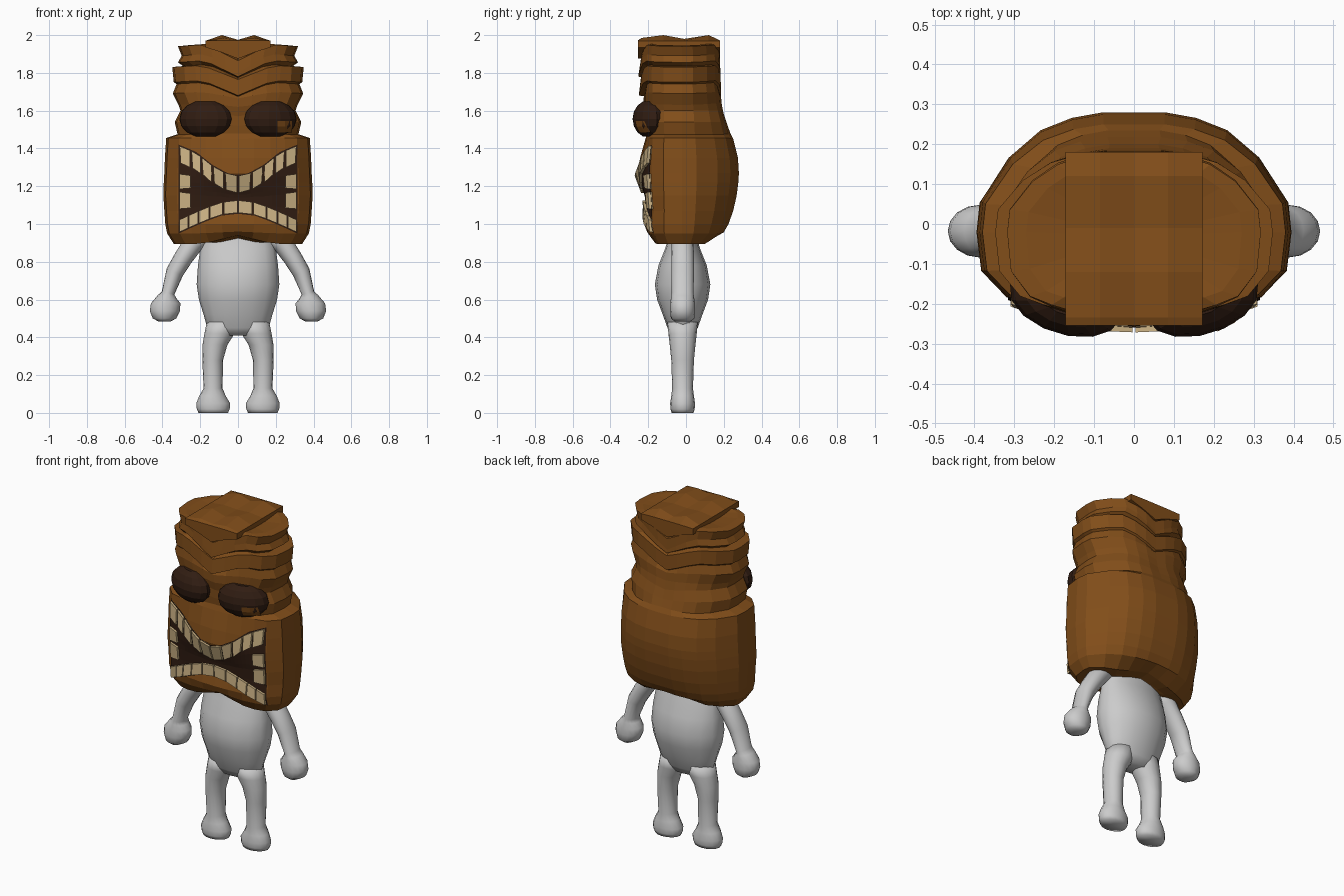
import bpy, bmesh, math
from mathutils import Vector
from mathutils.bvhtree import BVHTree

if "Cube" in bpy.data.objects:
    bpy.data.objects.remove(bpy.data.objects["Cube"])


def material(name, rgb):
    m = bpy.data.materials.new(name)
    m.diffuse_color = (*rgb, 1)
    m.use_nodes = True
    m.node_tree.nodes["Principled BSDF"].inputs["Base Color"].default_value = m.diffuse_color
    return m


WOOD = material("wood", (0.22, 0.075, 0.01))
DARK = material("dark_wood", (0.03, 0.012, 0.006))
IVORY = material("ivory", (0.62, 0.46, 0.24))


def make(name, verts, faces, mat=None, smooth=False):
    me = bpy.data.meshes.new(name)
    me.from_pydata([tuple(v) for v in verts], [], faces)
    bm = bmesh.new()
    bm.from_mesh(me)
    bmesh.ops.recalc_face_normals(bm, faces=bm.faces)
    for f in bm.faces:
        f.smooth = smooth
    bm.to_mesh(me)
    bm.free()
    if mat:
        me.materials.append(mat)
    ob = bpy.data.objects.new(name, me)
    bpy.context.collection.objects.link(ob)
    return ob


def loft(name, rings, mat=None, smooth=False):
    """Skin a stack of closed rings and fan both ends shut."""
    n = len(rings[0])
    verts = [Vector(p) for r in rings for p in r]
    faces = []
    for k in range(len(rings) - 1):
        for i in range(n):
            j = (i + 1) % n
            faces.append((k*n + i, k*n + j, (k+1)*n + j, (k+1)*n + i))
    for start in (0, (len(rings) - 1) * n):
        c = len(verts)
        verts.append(sum(verts[start:start + n], Vector()) / n)
        faces += [(start + i, start + (i + 1) % n, c) for i in range(n)]
    return make(name, verts, faces, mat, smooth)


def surface(ob):
    me = ob.data
    return BVHTree.FromPolygons([v.co for v in me.vertices],
                                [tuple(p.vertices) for p in me.polygons])


def on_front(tree, x, z, lift):
    hit = tree.ray_cast(Vector((x, -2, z)), Vector((0, 1, 0)))[0]
    return Vector((x, (hit.y if hit else -0.18) - lift, z))


# Carved head: one half outline, scaled per ring
OUTLINE = [(0, -1), (.22, -1), (.45, -.98), (.65, -.92), (.82, -.84), (.97, -.56),
           (1, -.1), (.98, .2), (.8, .6), (.6, .84), (.4, .95), (.2, 1), (0, 1)]


def head_ring(zc, zs, hx, yf, yb):
    half = []
    for fx, fy in OUTLINE:
        depth = yb
        if fy < 0:
            depth = yf if yf < .21 else .21 + (yf - .21) * (1 - fx)
        z = zc + (zs - zc) * min(1, fx / .55)
        if zc > 1.6:
            z -= .02 * max(0, fx - .55)
        half.append((hx * fx, depth * fy, z))
    return half + [(-x, y, z) for x, y, z in half[-2:0:-1]]


# centre height, side height, half width, front depth, back depth
HEAD = [(.935, .90, .29, .13, .06), (.94, .895, .34, .17, .12), (.96, .95, .375, .205, .20),
        (1.00, 1.00, .385, .222, .225), (1.07, 1.07, .39, .205, .25),
        (1.15, 1.15, .395, .212, .268), (1.22, 1.22, .393, .24, .277),
        (1.27, 1.27, .39, .257, .28), (1.35, 1.35, .387, .243, .275),
        (1.45, 1.455, .38, .215, .25), (1.48, 1.475, .32, .205, .235),
        (1.52, 1.54, .335, .21, .218), (1.57, 1.60, .305, .212, .20),
        (1.62, 1.64, .315, .225, .19), (1.665, 1.70, .345, .225, .185),
        (1.675, 1.75, .325, .212, .175), (1.68, 1.76, .34, .25, .185),
        (1.765, 1.84, .348, .24, .183), (1.775, 1.845, .29, .205, .16),
        (1.78, 1.865, .318, .253, .183), (1.80, 1.90, .298, .25, .18),
        (1.865, 1.95, .318, .24, .178), (1.875, 1.955, .27, .2, .15)]
head = loft("carved_head", [head_ring(*r) for r in HEAD], WOOD)

# Top hair slab with chevron section, lofted front to back
slab = []
for y, top in [(-.255, 1.972), (-.235, 1.985), (-.12, 2.0), (-.01, 1.98), (.12, 2.0), (.18, 1.972)]:
    right = [(0, 1.875), (.09, 1.91), (.172, 1.935), (.172, 1.97), (.085, top), (0, min(top, 1.975))]
    prof = right + [(-x, z) for x, z in right[-2:0:-1]]
    slab.append([(x, y, z) for x, z in prof])
loft("hair_top", slab, WOOD)

# Eyes
trees = {}
for s, side in ((-1, "left"), (1, "right")):
    rings = []
    a = s * math.radians(17)
    for k in range(1, 8):
        t = math.pi * k / 8
        ring = []
        for i in range(14):
            p = 2 * math.pi * i / 14
            ex, ey = .145 * math.sin(t) * math.cos(p), .082 * math.sin(t) * math.sin(p)
            ring.append((s * .172 + ex * math.cos(a) - ey * math.sin(a),
                         -.195 + ex * math.sin(a) + ey * math.cos(a), 1.556 - .1 * math.cos(t)))
        rings.append(ring)
    trees[s] = surface(loft(side + "_eye", rings, DARK))

# Small wood chip on one eye
chip = [on_front(trees[1], x, z, .004) for z in (1.485, 1.515, 1.545) for x in (.21, .25, .285)]
make("eye_chip", chip, [(r*3 + c, r*3 + c + 1, r*3 + c + 4, r*3 + c + 3)
                        for r in (0, 1) for c in (0, 1)], WOOD)

# Mouth outline
UPPER = [(0, 1.255), (.05, 1.26), (.14, 1.31), (.22, 1.375), (.315, 1.415)]
LOWER = [(0, 1.06), (.09, 1.05), (.17, 1.02), (.25, .985), (.315, .955)]


def curve(pts, x):
    x = min(abs(x), .315)
    for (x0, z0), (x1, z1) in zip(pts, pts[1:]):
        if x <= x1:
            return z0 + (z1 - z0) * (x - x0) / (x1 - x0)
    return pts[-1][1]


front = surface(head)
COLS, ROWS = 28, 12
verts, faces = [], []
for i in range(COLS + 1):
    x = -.316 + .632 * i / COLS
    lo, hi = curve(LOWER, x) - .006, curve(UPPER, x) + .006
    verts += [on_front(front, x, lo + (hi - lo) * j / ROWS, .006) for j in range(ROWS + 1)]
for i in range(COLS):
    for j in range(ROWS):
        q = i * (ROWS + 1) + j
        faces.append((q, q + 1, q + ROWS + 2, q + ROWS + 1))
make("mouth", verts, faces, DARK)

# Teeth: corner quads on the face, raised into blocks
quads = []
ux = [0, .072, .135, .195, .25, .313]
lx = [0, .078, .15, .21, .262, .313]
for a, b in zip(ux, ux[1:]):
    a, b = a + .004, b - .004
    h = .09
    quads.append([(a, curve(UPPER, a) - h), (b - .006, curve(UPPER, b) - h),
                  (b, curve(UPPER, b)), (a, curve(UPPER, a))])
for a, b in zip(lx, lx[1:]):
    a, b = a + .003, b - .003
    h = .065
    quads.append([(a, curve(LOWER, a)), (b, curve(LOWER, b)),
                  (b, curve(LOWER, b) + h), (a, curve(LOWER, a) + h)])
for z0, z1 in ((1.08, 1.17), (1.185, 1.265)):
    quads.append([(.25, z0 + .005), (.31, z0), (.31, z1), (.252, z1 - .008)])
verts, faces = [], []
for quad in quads:
    for s in (-1, 1):
        b = len(verts)
        for lift in (.02, -.01):
            verts += [on_front(front, s * x, z, lift) for x, z in quad]
        faces += [(b, b+1, b+2, b+3), (b+7, b+6, b+5, b+4)]
        faces += [(b+i, b+(i+1) % 4, b+4+(i+1) % 4, b+4+i) for i in range(4)]
make("teeth", verts, faces, IVORY)


# Body: elliptical rings, each square to its path in the xz plane
def ring(x, z, r, ry, tilt=0, n=16):
    out = []
    for i in range(n):
        p = 2 * math.pi * i / n
        out.append((x + r * math.cos(p) * math.cos(tilt), -.018 + ry * math.sin(p),
                    z + r * math.cos(p) * math.sin(tilt)))
    return out


TORSO = [(.41, .12, .055), (.45, .163, .08), (.52, .182, .105), (.6, .207, .135), (.68, .219, .147),
         (.78, .212, .128), (.87, .2, .092), (.95, .18, .07), (1.05, .12, .06)]
loft("torso", [ring(0, z, r, ry) for z, r, ry in TORSO], smooth=True)

LEG = [(.085, .48, .08, .08), (.098, .42, .08, .075), (.122, .36, .066, .068), (.134, .28, .055, .06),
       (.132, .13, .05, .055), (.135, .09, .07, .06), (.131, .05, .09, .066), (.131, .02, .087, .064),
       (.131, 0, .078, .058)]
ARM = [(.15, .97, .05, .05), (.235, .9, .055, .058), (.29, .82, .05, .06), (.335, .745, .047, .06),
       (.37, .635, .034, .058), (.376, .615, .05, .06), (.383, .58, .078, .066), (.387, .54, .08, .066),
       (.389, .5, .062, .062), (.389, .483, .03, .04)]
TILT = [.8, .75, .6, .45, .25, .15, 0, 0, 0, 0]
for s, side in ((-1, "left"), (1, "right")):
    loft(side + "_leg", [ring(s * x, z, r, ry) for x, z, r, ry in LEG], smooth=True)
    loft(side + "_arm", [ring(s * x, z, r, ry, s * t)
                         for (x, z, r, ry), t in zip(ARM, TILT)], smooth=True)
